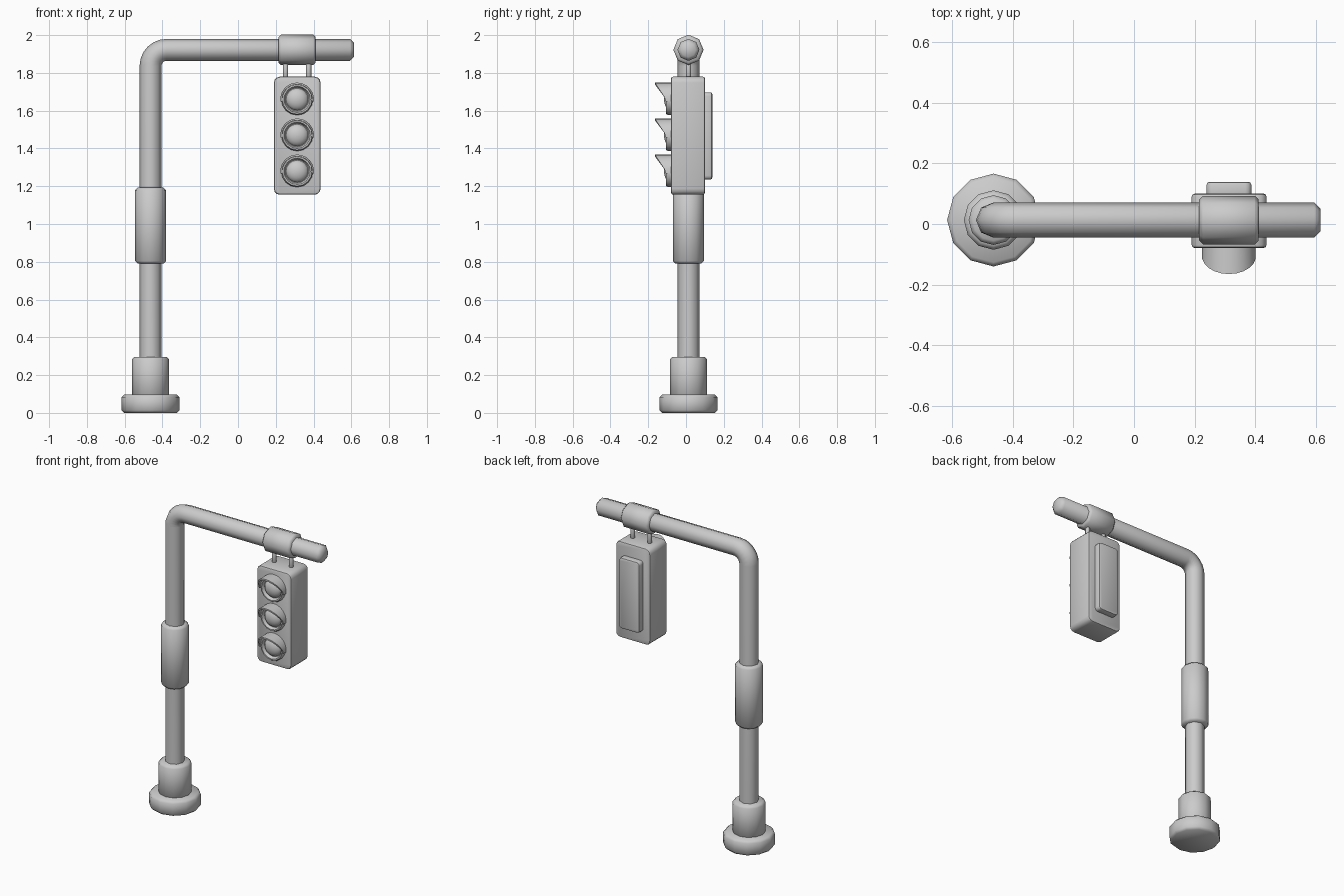
import bpy, bmesh, math
from mathutils import Vector

if "Cube" in bpy.data.objects:
    bpy.data.objects.remove(bpy.data.objects["Cube"])

PX, CY, AZ, LX = -0.463, 0.013, 1.922, 0.313   # pole x, centre y, arm z, lamp x


def finish(name, bm, angle=40):
    bmesh.ops.recalc_face_normals(bm, faces=bm.faces)
    me = bpy.data.meshes.new(name)
    bm.to_mesh(me)
    bm.free()
    ob = bpy.data.objects.new(name, me)
    bpy.context.collection.objects.link(ob)
    bpy.ops.object.select_all(action='DESELECT')
    ob.select_set(True)
    bpy.context.view_layer.objects.active = ob
    bpy.ops.object.shade_smooth_by_angle(angle=math.radians(angle))
    return ob


def sweep(name, stations, n, angle=50):
    """Skin n-sided rings given as (centre, tangent, radius), capped at both ends."""
    bm = bmesh.new()
    rings = []
    for c, t, r in stations:
        c, t = Vector(c), Vector(t).normalized()
        u = Vector((1, 0, 0)) if abs(t.y) > 0.9 else Vector((0, 1, 0))
        v = t.cross(u)
        rings.append([bm.verts.new(c + r * (u * math.cos(k * math.tau / n) + v * math.sin(k * math.tau / n)))
                      for k in range(n)])
    for a, b in zip(rings, rings[1:]):
        for k in range(n):
            bm.faces.new((a[k], a[(k + 1) % n], b[(k + 1) % n], b[k]))
    bm.faces.new(rings[0])
    bm.faces.new(rings[-1])
    return finish(name, bm, angle)


def drum(name, start, end, r, n, ch=0.014):
    """Cylinder with chamfered rims."""
    a, b = Vector(start), Vector(end)
    t = (b - a).normalized()
    return sweep(name, [(a, t, r - ch), (a + t * ch, t, r), (b - t * ch, t, r), (b, t, r - ch)], n)


def box(name, lo, hi, corner, edge):
    """Box with rounded front-view corners and softened front and back rims."""
    bm = bmesh.new()
    bmesh.ops.create_cube(bm, size=1)
    for v in bm.verts:
        v.co = Vector([(l + h) / 2 + c * (h - l) for l, h, c in zip(lo, hi, v.co)])
    deep = [e for e in bm.edges if abs(e.verts[0].co.y - e.verts[1].co.y) > 1e-4]
    bmesh.ops.bevel(bm, geom=deep, offset=corner, segments=3, profile=0.5, affect='EDGES')
    rims = [e for e in bm.edges if len({round(f.normal.y, 2) for f in e.link_faces}) > 1]
    bmesh.ops.bevel(bm, geom=rims, offset=edge, segments=2, profile=0.5, affect='EDGES')
    return finish(name, bm)


# Base and sleeve
drum("base_foot", (PX, CY, 0), (PX, CY, 0.097), 0.153, 12)
drum("base_socket", (PX, CY, 0.08), (PX, CY, 0.297), 0.098, 12)
drum("pole_sleeve", (PX, CY, 0.79), (PX, CY, 1.193), 0.082, 12)

# Bent pole and arm
R, PR, B = 0.085, 0.058, 0.085
path = [((PX, CY, 0.25), (0, 0, 1), PR)]
for i in range(7):
    a = i / 6 * math.pi / 2
    path.append(((PX + B * (1 - math.cos(a)), CY, AZ - B + B * math.sin(a)),
                 (math.sin(a), 0, math.cos(a)), PR))
path += [((0.594, CY, AZ), (1, 0, 0), PR), ((0.614, CY, AZ), (1, 0, 0), PR - 0.02)]
sweep("pole_and_arm", path, 8)

# Clamp and hangers
drum("arm_clamp", (LX - 0.098, CY, AZ), (LX + 0.098, CY, AZ), 0.08, 8, 0.012)
for side in (-1, 1):
    drum("hanger_rod", (LX + side * 0.061, CY, 1.75), (LX + side * 0.061, CY, 1.88), 0.014, 8, 0.002)

# Lamp housing
box("lamp_housing", (0.19, -0.079, 1.155), (0.437, 0.1, 1.78), 0.032, 0.01)
box("back_panel", (0.239, 0.08, 1.236), (0.387, 0.139, 1.697), 0.02, 0.01)


def visor(name, z):
    """Half-tube hood whose front edge slopes back towards the sides."""
    bm = bmesh.new()
    rows = []
    for i in range(13):
        a = math.radians(-8 + 196 * i / 12)
        front = -0.106 - 0.059 * max(0, math.sin(a))
        rows.append([bm.verts.new((LX + r * math.cos(a), y, z + r * math.sin(a)))
                     for r, y in ((0.089, -0.07), (0.089, front), (0.079, front), (0.079, -0.07))])
    for p, q in zip(rows, rows[1:]):
        for k in range(4):
            bm.faces.new((p[k], p[(k + 1) % 4], q[(k + 1) % 4], q[k]))
    bm.faces.new(rows[0])
    bm.faces.new(rows[-1])
    finish(name, bm)


# Three lights: rim, lens and visor
for colour, z in (("top", 1.66), ("middle", 1.47), ("bottom", 1.279)):
    axis = (0, -1, 0)
    rim = [(-0.07, 0.084), (-0.095, 0.084), (-0.105, 0.078), (-0.105, 0.07), (-0.085, 0.062)]
    sweep(colour + "_light_rim", [((LX, y, z), axis, r) for y, r in rim], 16)
    lens = [((LX, -0.08 - 0.036 * math.sin(a), z), axis, 0.06 * math.cos(a))
            for a in (math.radians(d) for d in (0, 18, 36, 54, 70, 84))]
    sweep(colour + "_light_lens", lens, 16)
    visor(colour + "_light_visor", z)
